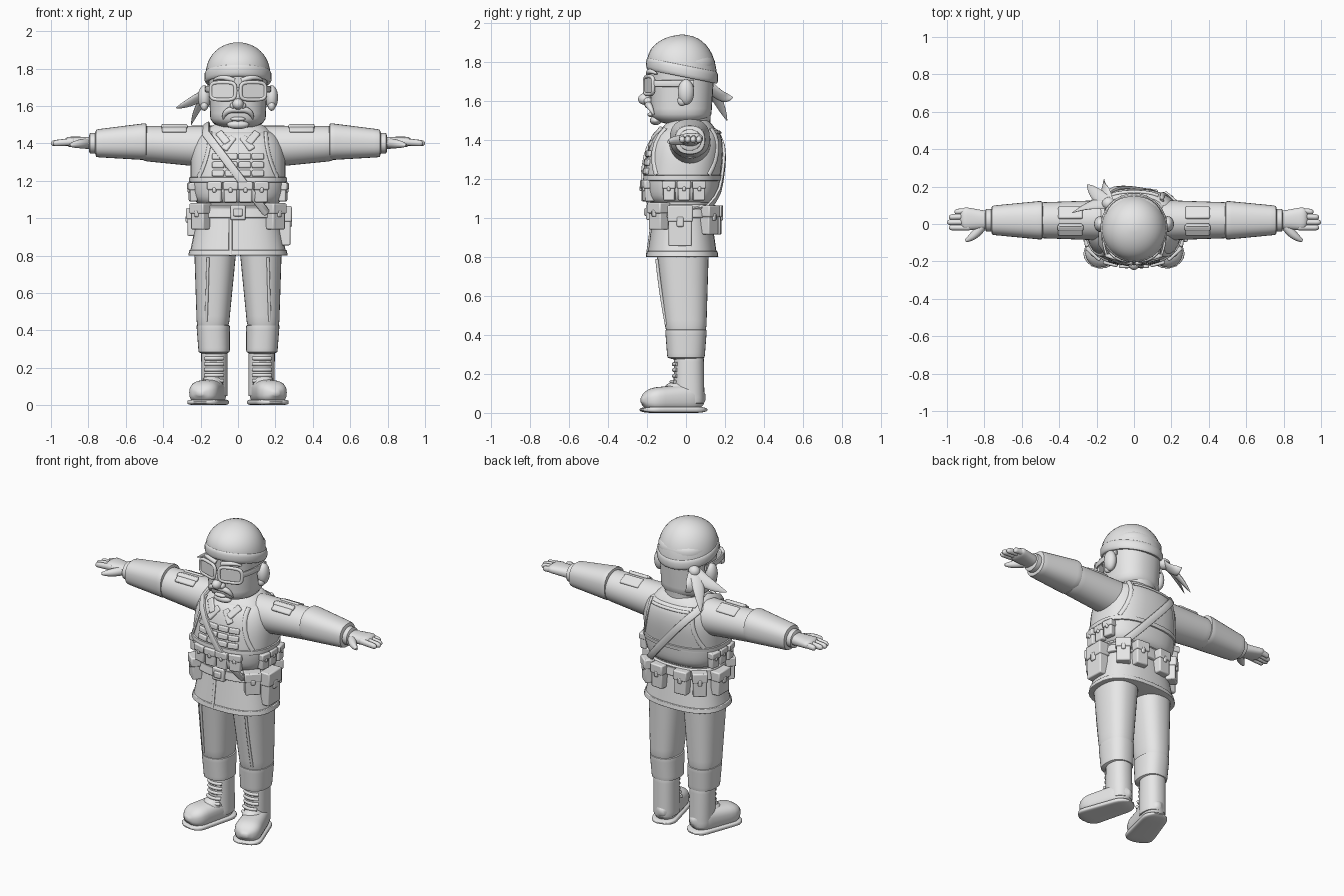
import bpy, bmesh, math
from mathutils import Matrix, Vector

cube = bpy.data.objects.get("Cube")
if cube:
    bpy.data.objects.remove(cube, do_unlink=True)

tone = (.8, .8, .8, 1)
grey = bpy.data.materials.new("plain_grey")
grey.use_nodes = True
grey.diffuse_color = tone
grey.node_tree.nodes["Principled BSDF"].inputs["Base Color"].default_value = tone


def finish(name, bm, mirror=False, bevel=False):
    bmesh.ops.recalc_face_normals(bm, faces=bm.faces)
    mesh = bpy.data.meshes.new(name)
    bm.to_mesh(mesh)
    bm.free()
    mesh.materials.append(grey)
    ob = bpy.data.objects.new(name, mesh)
    bpy.context.collection.objects.link(ob)
    bpy.ops.object.select_all(action="DESELECT")
    ob.select_set(True)
    bpy.context.view_layer.objects.active = ob
    bpy.ops.object.shade_smooth_by_angle(angle=math.radians(50))
    if bevel:
        modifier = ob.modifiers.new("Bevel", "BEVEL")
        modifier.width, modifier.segments = .007, 2
    if mirror:
        ob.modifiers.new("Mirror", "MIRROR")


def skin(name, loops, closed=False, mirror=False):
    bm = bmesh.new()
    rows = [[bm.verts.new(point) for point in loop] for loop in loops]
    count = len(rows[0])
    for low, high in zip(rows, rows[1:] + (rows[:1] if closed else [])):
        for i in range(count):
            j = (i + 1) % count
            bm.faces.new((low[i], low[j], high[j], high[i]))
    if not closed:
        bm.faces.new(rows[0])
        bm.faces.new(rows[-1])
    finish(name, bm, mirror)


def oval(radius_u, radius_v, power=2, count=32):
    for i in range(count):
        angle = math.tau * i / count
        c, s = math.cos(angle), math.sin(angle)
        yield (radius_u * math.copysign(abs(c) ** (2 / power), c),
               radius_v * math.copysign(abs(s) ** (2 / power), s))


def rounded(t, amount):
    return max(.05, 1 - max(0, 1 - min(t, 1 - t) / amount) ** 2) ** .5


def eased(steps):
    return [(1 - math.cos(math.pi * i / steps)) / 2 for i in range(steps + 1)]


# Tapered solid between two points, with rounded ends
def limb(name, start, end, near, far, power=2, ends=.05, shape=rounded, warp=None, mirror=False):
    start, end, near, far = Vector(start), Vector(end), Vector(near), Vector(far)
    span = [abs(d) for d in end - start]
    main = span.index(max(span))
    u_axis, v_axis = [Vector([float(k == other) for k in range(3)]) for other in range(3) if other != main]
    loops = []
    for t in eased(16):
        size = near.lerp(far, t) * shape(t, ends)
        loop = [start.lerp(end, t) + u_axis * u + v_axis * v for u, v in oval(*size, power)]
        loops.append([warp(point) for point in loop] if warp else loop)
    skin(name, loops, mirror=mirror)


def ball(name, centre, size, mirror=False):
    bm = bmesh.new()
    bmesh.ops.create_uvsphere(bm, u_segments=20, v_segments=12, radius=1,
                              matrix=Matrix.Translation(centre) @ Matrix.Diagonal((*size, 1)))
    finish(name, bm, mirror)


def placed(centre, yaw=0, pitch=0, roll=0):
    matrix = Matrix.Translation(centre)
    for angle, axis in ((yaw, "Z"), (pitch, "X"), (roll, "Y")):
        matrix = matrix @ Matrix.Rotation(math.radians(angle), 4, axis)
    return matrix


def add_box(bm, size, matrix):
    bmesh.ops.create_cube(bm, size=1, matrix=matrix @ Matrix.Diagonal((*size, 1)))


def box(name, centre, size, mirror=False, **angles):
    bm = bmesh.new()
    add_box(bm, size, placed(centre, **angles))
    finish(name, bm, mirror, bevel=True)


# Pouch body, flap and fastening tab
def pouch(name, centre, size, yaw, mirror=False):
    width, depth, height = size
    base = placed(centre, yaw)
    bm = bmesh.new()
    add_box(bm, size, base)
    add_box(bm, (width + .01, depth + .015, height * .4), base @ Matrix.Translation((0, 0, height * .3)))
    add_box(bm, (width * .3, .02, height * .25), base @ Matrix.Translation((0, -depth / 2, height * .1)))
    finish(name, bm, mirror, bevel=True)


def curve(start, bend, end, steps=8):
    start, bend, end = Vector(start), Vector(bend), Vector(end)
    return [start.lerp(bend, i / steps).lerp(bend.lerp(end, i / steps), i / steps) for i in range(steps + 1)]


# Cord or ribbon along a path, facing away from a centre
def sweep(name, path, radius, flat=1, tip=1, centre=(0, 0, 1.25), power=2, closed=False, mirror=False):
    loops, last = [], len(path) - 1
    for i, point in enumerate(path):
        before = path[i - 1] if closed else path[max(0, i - 1)]
        after = path[(i + 1) % len(path)] if closed else path[min(last, i + 1)]
        along = (after - before).normalized()
        side = along.cross(point - Vector(centre)).normalized()
        out = side.cross(along)
        r = radius * (1 - (1 - tip) * (i / last) ** 3)
        loops.append([point + side * u + out * v for u, v in oval(r, r * flat, power, 12)])
    skin(name, loops, closed, mirror)


# Torso outline: flared skirt below, barrel chest above
def torso(z, off=0):
    chest = max(0, 1 - abs((z - 1.25) / .28) ** 3) ** .5
    flare = z - .8
    centre_y = -.02 + .12 * max(0, z - 1.2)
    return centre_y, max(.26 - .2 * flare, .24 * chest) + off, max(.18 - .14 * flare, .18 * chest) + off


def on_torso(x, z, side=-1, off=.01):
    centre_y, wide, deep = torso(z, off)
    return Vector((x, centre_y + side * deep * max(0, 1 - abs(x / wide) ** 2.5) ** .4, z))


def band(name, bottom, top, off):
    loops = []
    for t in eased(20):
        z = bottom + (top - bottom) * t
        centre_y, wide, deep = torso(z, off * rounded(t, .1))
        loops.append([(u, centre_y + v, z) for u, v in oval(wide, deep, 2.5)])
    skin(name, loops)


band("jacket", .8, 1.5, 0)
band("jacket_hem", .8, .83, .006)
band("vest", 1.08, 1.46, .015)
band("vest_waistband", 1.19, 1.22, .022)
band("belt", 1, 1.07, .02)
for side in (-1, 1):
    sweep("vest_edge", [on_torso(.15 + .06 * t * t, 1.46 - .24 * t, side, .016) for t in eased(8)],
          .013, flat=.5, mirror=True)
sweep("coat_opening", [on_torso(-.04, .8 + .2 * t, -1, 0) for t in eased(4)], .01, flat=.7)
sweep("back_neckline", [on_torso(.26 * t - .13, 1.44, 1, .015) for t in eased(8)], .01, flat=.7)

# Diagonal strap looping over one shoulder to the opposite hip
steps = [i / 9 for i in range(10)]
front = [on_torso(.32 * t - .17, 1.45 - .42 * t, -1, .025) for t in steps]
back = [on_torso(.35 * t - .17, 1.45 - .4 * t, 1, .025) for t in steps]
sweep("shoulder_strap", [Vector((-.17, .01, 1.5))] + front + [Vector((.23, -.02, 1.03))] + back[::-1],
      .022, flat=.4, power=4, closed=True)

# Buckle, belt pouches and holster
box("buckle", (0, -.19, 1.03), (.08, .03, .08))
box("buckle_plate", (0, -.2, 1.03), (.05, .03, .04))
pouch("front_pouch", (.2, -.14, 1.01), (.09, .06, .14), 42, mirror=True)
pouch("holster", (.25, -.03, .96), (.12, .06, .21), 90)
pouch("side_pouch", (-.24, 0, .98), (.11, .06, .15), -90)
for x, y, yaw in ((.08, .15, 175), (.18, .12, 140)):
    pouch("back_pouch", (x, y, .99), (.08, .06, .15), yaw, mirror=True)

# Vest pouches and webbing rows
for column in range(2):
    pouch("magazine_pouch", on_torso(.04 + .08 * column, 1.14), (.07, .05, .11), 14 * column, mirror=True)
    for row in range(3):
        box("webbing", on_torso(.036 + .07 * column, 1.24 + .045 * row, off=.016), (.066, .02, .034),
            mirror=True, yaw=5 + 10 * column, pitch=-8)
for step in (-1, 0, 1):
    pouch("vest_side_pouch", (.24, .075 * step - .01, 1.14), (.06, .04, .1), 90 + 10 * step, mirror=True)

# Lapels and collar
box("upper_lapel", on_torso(.08, 1.43), (.04, .02, .09), mirror=True, yaw=12, pitch=-32, roll=40)
box("lower_lapel", on_torso(.05, 1.4), (.04, .02, .09), mirror=True, yaw=8, pitch=-28, roll=-32)
limb("collar", (0, .02, 1.42), (0, .02, 1.5), (.14, .12), (.11, .09), ends=.2)

# Sleeves, cuffs and shoulder patches
limb("upper_sleeve", (.1, .02, 1.38), (.52, .02, 1.4), (.11, .115), (.095, .093), mirror=True)
limb("forearm_sleeve", (.48, .02, 1.41), (.77, .02, 1.4), (.105, .1), (.077, .073), power=2.4, mirror=True)
limb("cuff", (.7, .02, 1.4), (.8, .02, 1.4), (.06, .055), (.06, .055), ends=.1, mirror=True)
box("shoulder_patch", (.34, -.03, 1.48), (.13, .07, .02), mirror=True, pitch=33)
box("patch_flap", (.34, -.02, 1.49), (.14, .03, .02), mirror=True, pitch=28)
box("rear_patch", (.34, .06, 1.48), (.13, .07, .02), mirror=True, pitch=-26)

# Hands
limb("palm", (.76, .02, 1.4), (.93, .03, 1.41), (.045, .035), (.065, .026), power=2.4, ends=.2, mirror=True)
for i in range(4):
    limb("finger", (.87, .07 - .03 * i, 1.41), (1 - .01 * (i - 2) ** 2, .065 - .028 * i, 1.4),
         (.016, .02), (.015, .016), ends=.15, mirror=True)
sweep("thumb", curve((.8, .01, 1.4), (.84, -.06, 1.4), (.9, -.09, 1.39)), .026, tip=.3,
      centre=(.8, 0, 1), mirror=True)

# Trousers with a knee seam
limb("thigh", (.135, 0, .41), (.12, -.02, .87), (.085, .104), (.115, .138), power=2.4, mirror=True)
limb("trouser_shin", (.127, 0, .27), (.133, 0, .44), (.083, .095), (.09, .108), power=2.4, ends=.1, mirror=True)
sweep("trouser_seam", curve((.16, -.15, .79), (.165, -.13, .6), (.17, -.1, .45)), .008,
      centre=(.13, 0, .6), mirror=True)


# Boots turned slightly outward
def turn_out(point):
    pivot = Vector((.125, .03, 0))
    return pivot + Matrix.Rotation(math.radians(17), 3, "Z") @ (point - pivot)


limb("boot_shaft", (.125, .015, .04), (.127, .015, .3), (.07, .08), (.07, .076), power=2.3, mirror=True)
limb("boot_foot", (.125, -.24, .065), (.125, .1, .08), (.085, .06), (.065, .075),
     power=2.6, ends=.25, warp=turn_out, mirror=True)
limb("boot_sole", (.125, -.245, .016), (.125, .11, .016), (.09, .016), (.072, .016),
     power=4, ends=.2, warp=turn_out, mirror=True)
ball("boot_instep", (.14, -.05, .11), (.06, .07, .05), mirror=True)
for i in range(5):
    y = -.065 - .012 * max(0, 2 - i)
    z = .13 + .03 * i
    sweep("boot_lace", curve((.08, y + .02, z), (.127, y - .015, z), (.175, y + .02, z)), .01,
          centre=(.127, .05, z), mirror=True)

# Head and face
limb("neck", (0, .03, 1.4), (0, .03, 1.6), (.1, .09), (.12, .1))
limb("head", (0, -.025, 1.475), (0, -.02, 1.86), (.145, .152), (.165, .172), power=2.3, ends=.15)
ball("ear", (.18, 0, 1.645), (.034, .042, .066), mirror=True)
ball("ear_lobe", (.18, -.02, 1.6), (.02, .024, .026), mirror=True)
ball("nose", (0, -.21, 1.61), (.03, .036, .03))
ball("nostril", (.026, -.195, 1.6), (.018, .022, .018), mirror=True)
ball("nose_bridge", (0, -.19, 1.65), (.02, .03, .05))
ball("lower_lip", (0, -.18, 1.53), (.04, .018, .012))
ball("chin", (0, -.155, 1.5), (.06, .03, .024))
sweep("moustache", curve((0, -.195, 1.58), (.07, -.195, 1.59), (.08, -.165, 1.53)), .018, tip=.2,
      centre=(0, 0, 1.55), mirror=True)
sweep("brow", curve((.02, -.19, 1.735), (.08, -.2, 1.765), (.13, -.15, 1.74)), .014, tip=.4,
      centre=(0, 0, 1.7), mirror=True)

# Goggles: lens plates, rims and side straps
lens = placed((.08, -.19, 1.68), yaw=18)
box("lens", (.08, -.185, 1.68), (.13, .02, .08), mirror=True, yaw=18)
sweep("goggle_rim", [lens @ Vector((u, 0, v)) for u, v in oval(.07, .046, 4, 24)], .01,
      centre=(.08, .1, 1.68), closed=True, mirror=True)
sweep("goggle_strap", curve((.145, -.17, 1.69), (.18, -.08, 1.69), (.165, .04, 1.69)), .017, flat=.4,
      centre=(0, 0, 1.69), power=4, mirror=True)


# Head scarf with a sloping edge, knot and trailing tails
def slope(point):
    point.z -= .2 * (point.y + .02) * min(1, (1.94 - point.z) / .15)
    return point


def dome(t, ends):
    return max(ends, 1 - t ** 2.6) ** .5


limb("scarf_cap", (0, -.02, 1.73), (0, -.02, 1.94), (.175, .18), (.175, .18), ends=.005, shape=dome, warp=slope)
# The folded edge is wider than it is tall, so its sections are stacked directly
fold = [[slope(Vector((u, v - .02, 1.725 + .06 * t))) for u, v in oval(.17 + .01 * rounded(t, .4), .175 + .01 * rounded(t, .4))]
        for t in eased(8)]
skin("scarf_fold", fold)
ball("scarf_knot", (-.135, .11, 1.69), (.036, .034, .034))
for bend, tip in (((-.22, .12, 1.63), (-.33, .06, 1.59)), ((-.16, .18, 1.6), (-.16, .24, 1.62)),
                  ((-.21, .16, 1.62), (-.25, .21, 1.5))):
    sweep("scarf_tail", curve((-.14, .11, 1.69), bend, tip), .038, flat=.35, tip=.08, centre=(0, 0, 1.6))
